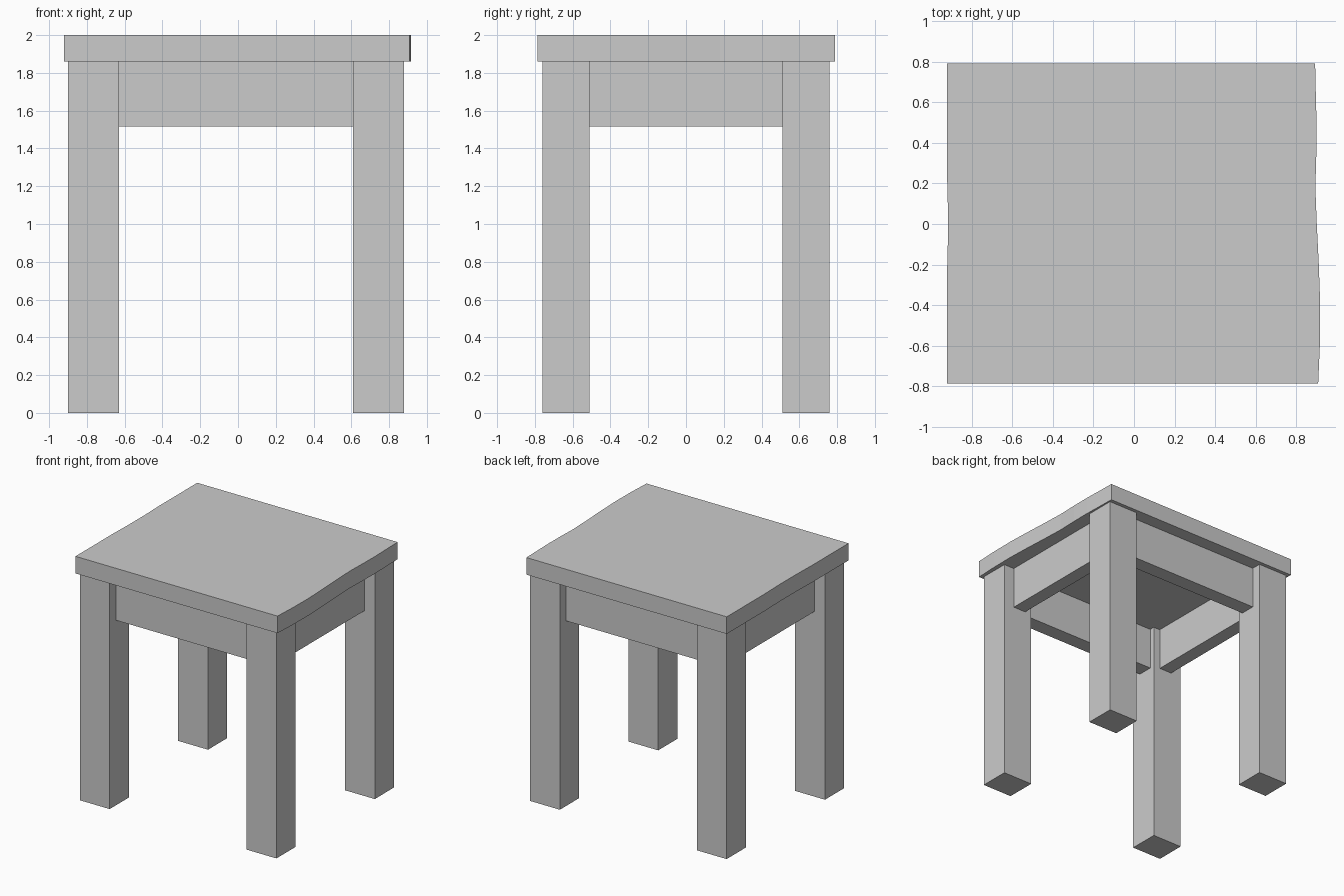
import bpy
import bmesh

if "Cube" in bpy.data.objects:
    bpy.data.objects.remove(bpy.data.objects["Cube"])

CX = -0.01  # the frame sits slightly left of the centre


def prism(name, outline, z0, z1):
    """Extrude a flat counter-clockwise outline from z0 up to z1."""
    bm = bmesh.new()
    base = bm.faces.new([bm.verts.new((x, y, z0)) for x, y in outline])
    ext = bmesh.ops.extrude_face_region(bm, geom=[base], use_keep_orig=True)
    top = [v for v in ext["geom"] if isinstance(v, bmesh.types.BMVert)]
    bmesh.ops.translate(bm, verts=top, vec=(0, 0, z1 - z0))
    bmesh.ops.recalc_face_normals(bm, faces=bm.faces)
    mesh = bpy.data.meshes.new(name)
    bm.to_mesh(mesh)
    bm.free()
    obj = bpy.data.objects.new(name, mesh)
    bpy.context.collection.objects.link(obj)
    return obj


def box(name, x0, x1, y0, y1, z0, z1):
    return prism(name, [(x0, y0), (x1, y0), (x1, y1), (x0, y1)], z0, z1)


# Seat board with gently uneven side edges
right_edge = [(0.907, -0.785), (0.915, -0.6), (0.917, -0.4), (0.91, -0.2),
              (0.90, 0.0), (0.893, 0.18), (0.898, 0.35), (0.899, 0.5),
              (0.895, 0.65), (0.892, 0.79)]
left_edge = [(-0.922, 0.79), (-0.922, 0.3), (-0.917, 0.1), (-0.917, -0.1),
             (-0.922, -0.3), (-0.922, -0.785)]
prism("seat", right_edge + left_edge, 1.86, 2.0)

# Legs and aprons
for s, side, end in ((-1, "left", "front"), (1, "right", "back")):
    for t, depth in ((-1, "front"), (1, "back")):
        xs = sorted((CX + s * 0.62, CX + s * 0.89))
        ys = sorted((t * 0.512, t * 0.76))
        box(f"{depth}_{side}_leg", *xs, *ys, 0.0, 1.86)

    # Rail along x, set back from the leg faces
    ys = sorted((s * 0.555, s * 0.68))
    box(f"{end}_apron", CX - 0.62, CX + 0.62, *ys, 1.515, 1.86)

    # Rail along y
    xs = sorted((CX + s * 0.68, CX + s * 0.795))
    box(f"{side}_apron", *xs, -0.512, 0.512, 1.515, 1.86)
